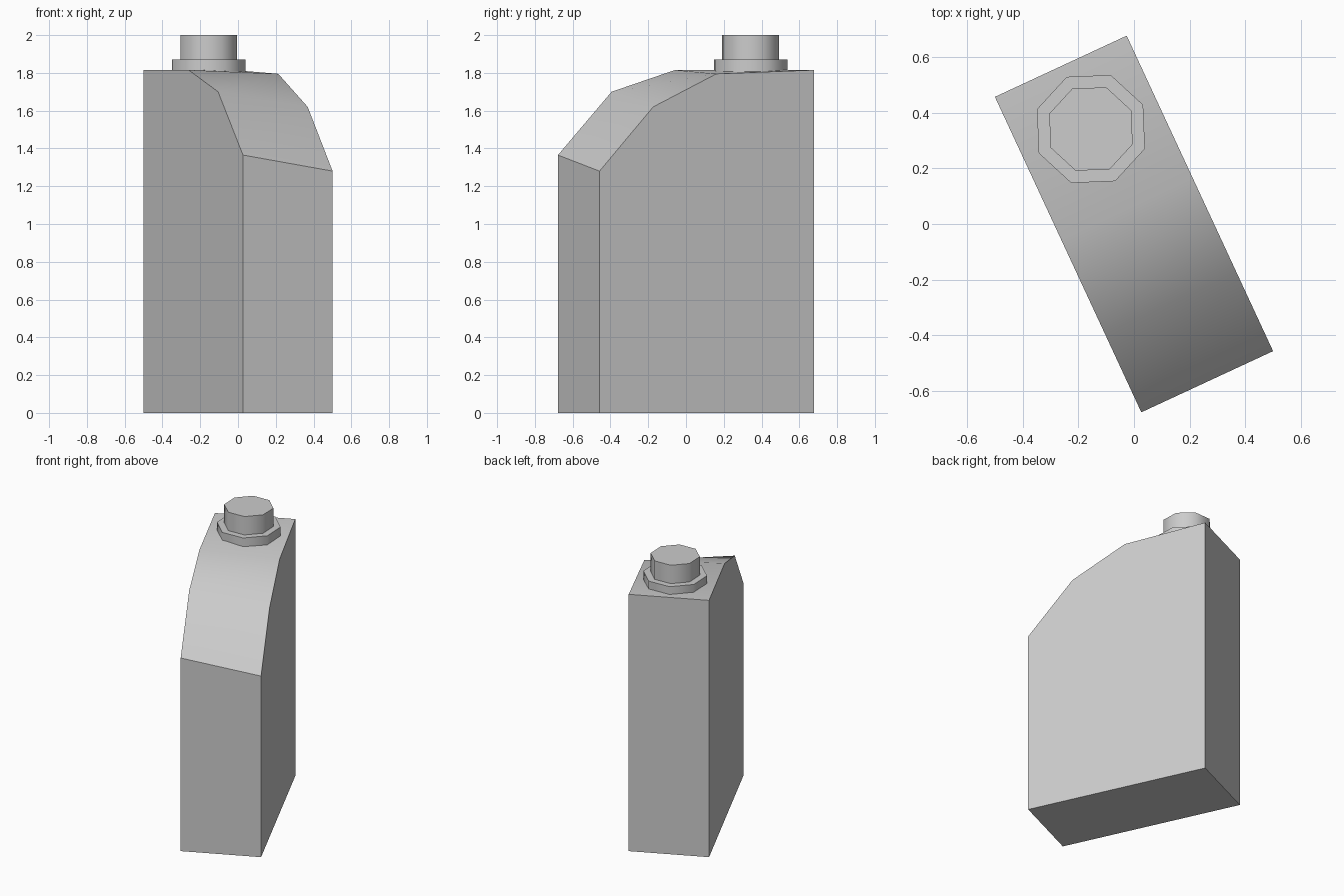
import bpy, bmesh, math
from mathutils import Vector

cube = bpy.data.objects.get("Cube")
if cube:
    bpy.data.objects.remove(cube, do_unlink=True)

# One plain grey for everything
grey = bpy.data.materials.new("plain grey")
grey.use_nodes = True
colour = (0.604, 0.604, 0.604, 1)
grey.diffuse_color = colour
grey.node_tree.nodes["Principled BSDF"].inputs["Base Color"].default_value = colour

TURN = math.radians(24.9)
LONG = Vector((math.sin(TURN), -math.cos(TURN), 0))   # back to front
WIDE = Vector((math.cos(TURN), math.sin(TURN), 0))    # across the body
LENGTH, WIDTH = 1.252, 0.523


def finish(obj, angle):
    obj.data.materials.append(grey)
    bpy.ops.object.select_all(action="DESELECT")
    obj.select_set(True)
    bpy.context.view_layer.objects.active = obj
    bpy.ops.object.shade_smooth_by_angle(angle=math.radians(angle))


# Body: side outline bridged across the width, shoulder slightly lower on one side
outline = [(0, 0, 0), (1, 0, 0), (1, 1.365, 1.28), (0.75, 1.7, 1.62),
           (0.455, 1.815, 1.795), (0, 1.815, 1.815)]
bm = bmesh.new()
sides = []
for sign, column in ((-1, 1), (1, 2)):
    ring = []
    for p in outline:
        spot = LONG * (p[0] - 0.5) * LENGTH + WIDE * sign * WIDTH / 2
        spot.z = p[column]
        ring.append(bm.verts.new(spot))
    bm.faces.new(ring)
    sides.append(ring)
count = len(outline)
for i in range(count):
    j = (i + 1) % count
    bm.faces.new((sides[0][i], sides[0][j], sides[1][j], sides[1][i]))
bmesh.ops.recalc_face_normals(bm, faces=bm.faces)
mesh = bpy.data.meshes.new("body")
bm.to_mesh(mesh)
bm.free()
body = bpy.data.objects.new("body", mesh)
bpy.context.collection.objects.link(body)
finish(body, 38)


# Neck collar and cap: octagonal prisms turned with the body
def octagon(name, radius, low, high):
    bpy.ops.mesh.primitive_cylinder_add(
        vertices=8, radius=radius, depth=high - low,
        location=(-0.155, 0.342, (low + high) / 2), rotation=(0, 0, TURN))
    obj = bpy.context.object
    obj.name = name
    finish(obj, 50)


octagon("neck_collar", 0.207, 1.80, 1.87)
octagon("cap", 0.16, 1.86, 2.0)
